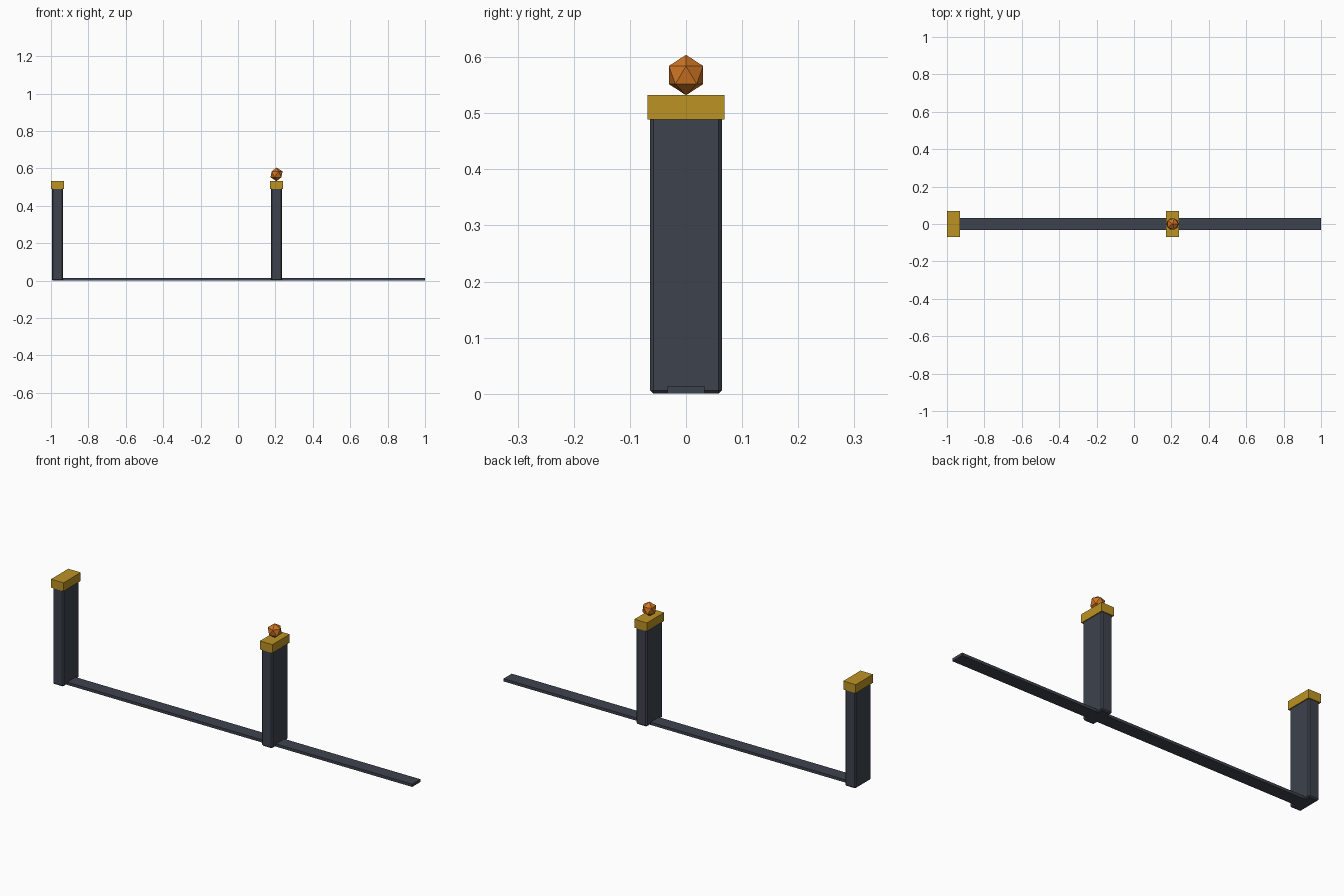
import bpy

default = bpy.data.objects.get("Cube")
if default:
    bpy.data.objects.remove(default, do_unlink=True)


def make_material(name, rgb):
    mat = bpy.data.materials.new(name)
    mat.use_nodes = True
    mat.diffuse_color = (*rgb, 1)
    mat.node_tree.nodes["Principled BSDF"].inputs["Base Color"].default_value = (*rgb, 1)
    return mat


slate = make_material("dark slate", (0.047, 0.055, 0.073))
gold = make_material("gold", (0.50, 0.29, 0.017))
orange = make_material("amber orange", (0.63, 0.18, 0.017))


def box(name, x, y, z, mat, chamfer=0):
    """Box from (min, max) pairs, with an optional flat chamfer."""
    spans = (x, y, z)
    bpy.ops.mesh.primitive_cube_add(size=1, location=[(a + b) / 2 for a, b in spans])
    obj = bpy.context.object
    obj.name = name
    obj.scale = [b - a for a, b in spans]
    bpy.ops.object.transform_apply(location=False, rotation=False, scale=True)
    obj.data.materials.append(mat)
    if chamfer:
        bevel = obj.modifiers.new("chamfer", 'BEVEL')
        bevel.width = chamfer
        bevel.segments = 1
    return obj


LEFT, MIDDLE = -0.965, 0.206
CAP_BASE, CAP_TOP = 0.489, 0.532

# Ground rail running from the end post
box("ground_rail", (LEFT, 1), (-0.033, 0.033), (0, 0.014), slate)

# Chamfered posts with overhanging caps
for label, x in (("end", LEFT), ("middle", MIDDLE)):
    box(label + "_post", (x - 0.03, x + 0.03), (-0.064, 0.064),
        (0, CAP_BASE + 0.006), slate, 0.006)
    box(label + "_cap", (x - 0.035, x + 0.035), (-0.069, 0.069),
        (CAP_BASE, CAP_TOP), gold)

# Faceted finial on the middle post
radius = 0.036
bpy.ops.mesh.primitive_ico_sphere_add(subdivisions=1, radius=radius,
                                      location=(MIDDLE, 0, CAP_TOP + radius))
finial = bpy.context.object
finial.name = "finial"
finial.data.materials.append(orange)
